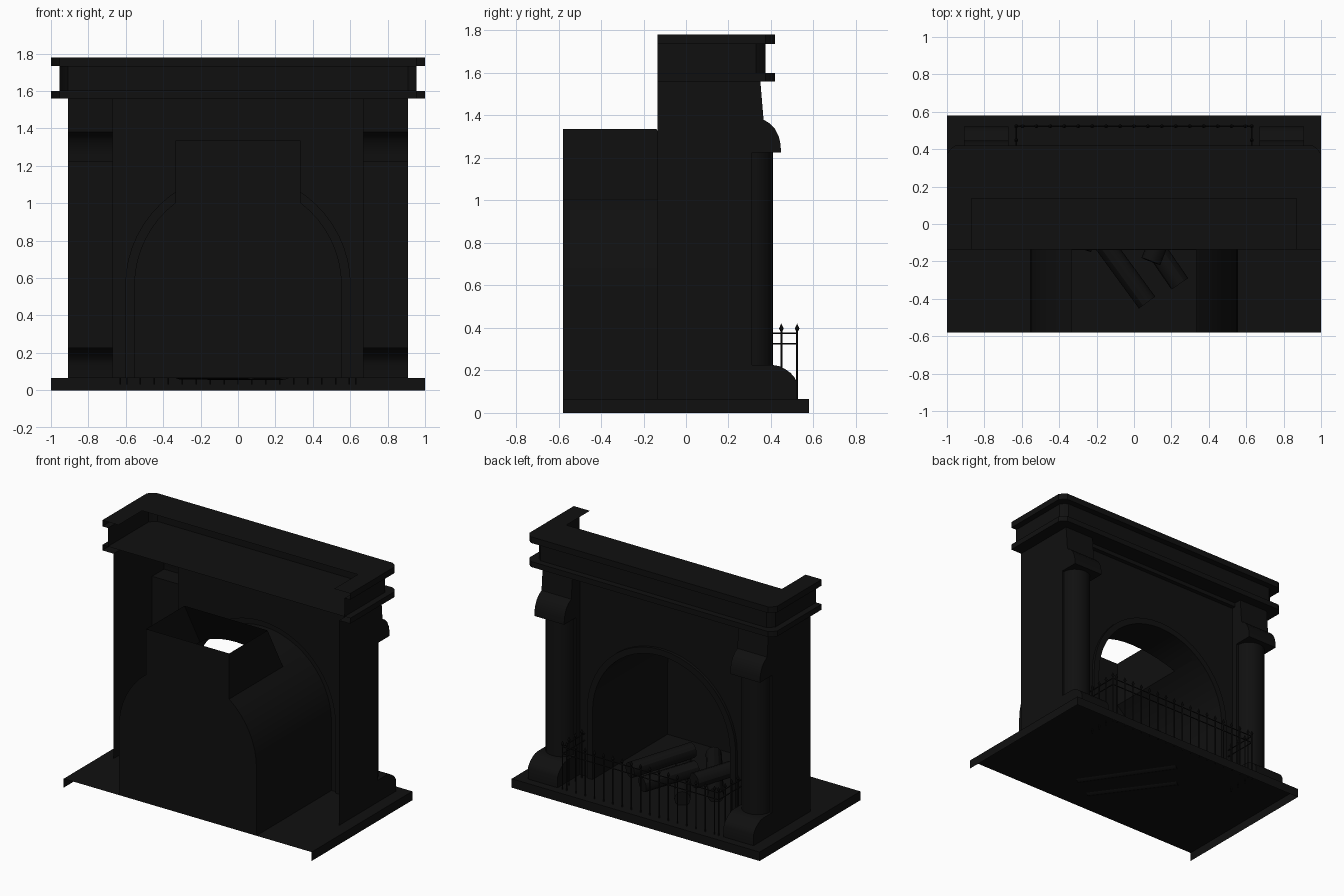
import bpy, bmesh, math
from mathutils import Vector, Matrix

if "Cube" in bpy.data.objects:
    bpy.data.objects.remove(bpy.data.objects["Cube"])

dark = bpy.data.materials.new("dark_iron")
dark.diffuse_color = (0.005, 0.005, 0.005, 1)
dark.use_nodes = True
dark.node_tree.nodes["Principled BSDF"].inputs["Base Color"].default_value = dark.diffuse_color

def finish(name, bm):
    bmesh.ops.remove_doubles(bm, verts=bm.verts, dist=0.0005)
    bmesh.ops.recalc_face_normals(bm, faces=bm.faces)
    me = bpy.data.meshes.new(name)
    bm.to_mesh(me)
    bm.free()
    me.materials.append(dark)
    ob = bpy.data.objects.new(name, me)
    bpy.context.collection.objects.link(ob)
    bpy.ops.object.select_all(action='DESELECT')
    ob.select_set(True)
    bpy.context.view_layer.objects.active = ob
    bpy.ops.object.shade_smooth_by_angle(angle=math.radians(30))
    return ob

def poly(bm, pts):
    bm.faces.new([bm.verts.new(p) for p in pts])

def loft(bm, rows):
    vs = [[bm.verts.new(p) for p in r] for r in rows]
    for a, b in zip(vs, vs[1:]):
        for i in range(len(a) - 1):
            bm.faces.new((a[i], a[i + 1], b[i + 1], b[i]))

def tube(bm, p, q, r, n):
    p, q = Vector(p), Vector(q)
    d = q - p
    m = Matrix.Translation((p + q) / 2) @ d.to_track_quat('Z', 'Y').to_matrix().to_4x4()
    bmesh.ops.create_cone(bm, cap_ends=True, segments=n, radius1=r, radius2=r,
                          depth=d.length, matrix=m)

FLOOR, TOP, SPRING = 0.065, 1.56, 0.56
BACK, BODY, VAULT, PANEL, PIER = -0.58, -0.135, 0.24, 0.265, 0.31
R_IN, R_OUT, FLUE = 0.555, 0.60, 0.335

def arc(r, a0, a1, n):
    return [(r * math.cos(a0 + (a1 - a0) * i / n),
             SPRING + r * math.sin(a0 + (a1 - a0) * i / n)) for i in range(n + 1)]

# One set of angles for every arch, so trim and firebox meet exactly
A = math.acos(FLUE / R_IN)
def haunch(r):
    return [(r, FLOOR)] + arc(r, 0, A, 8)
def crown(r):
    return arc(r, A, math.pi - A, 10)
def arch(r):
    h = haunch(r)
    return h + crown(r)[1:-1] + [(-x, z) for x, z in h[::-1]]

# Hearth slab, open underneath and at the back
bm = bmesh.new()
poly(bm, [(-1, BACK, FLOOR), (1, BACK, FLOOR), (1, 0.58, FLOOR), (-1, 0.58, FLOOR)])
loft(bm, [[(-1, BACK, z), (-1, 0.58, z), (1, 0.58, z), (1, BACK, z)] for z in (0, FLOOR)])
finish("hearth_slab", bm)

# Front panel with arched opening
bm = bmesh.new()
outline = [(0.67, FLOOR), (0.67, TOP), (-0.67, TOP), (-0.67, FLOOR)] + arch(R_OUT)[::-1]
poly(bm, [(x, PANEL, z) for x, z in outline])
finish("front_panel", bm)

# Raised arch trim
bm = bmesh.new()
loft(bm, [[(x, y, z) for x, z in arch(r)] for r, y in
          ((R_OUT, PANEL), (R_OUT, PANEL + 0.02), (R_IN, PANEL + 0.02), (R_IN, VAULT))])
finish("arch_trim", bm)

# Strip under the shelf
bm = bmesh.new()
loft(bm, [[(x, y, z) for x in (-0.67, 0.67)]
          for y, z in ((PANEL + 0.03, TOP), (PANEL + 0.03, 1.53), (PANEL, 1.53))])
finish("frieze_strip", bm)

# Side walls, piers, columns, corbels and feet
corbel = [(PIER, TOP), (0.35, TOP), (0.365, 1.38), (0.395, 1.362), (0.42, 1.335),
          (0.437, 1.30), (0.445, 1.265), (0.447, 1.225), (PIER, 1.225)]
foot = [(PIER, 0.225), (0.41, 0.225), (0.44, 0.22), (0.467, 0.206), (0.492, 0.188),
        (0.51, 0.168), (0.522, 0.145), (0.522, FLOOR), (PIER, FLOOR)]
for s, side in ((1, "right"), (-1, "left")):
    bm = bmesh.new()
    for wall in ([(0.91, BODY), (0.91, PIER)], [(0.67, PIER), (0.67, PANEL)]):
        loft(bm, [[(s * x, y, z) for x, y in wall] for z in (FLOOR, TOP)])
    loft(bm, [[(s * x, PIER, z) for x in (0.67, 0.91)] for z in (0.225, 1.225)])
    finish("pier_" + side, bm)

    bm = bmesh.new()
    half = [(s * 0.79 + 0.104 * math.cos(math.pi * i / 12),
             PIER + 0.1 * math.sin(math.pi * i / 12)) for i in range(13)]
    loft(bm, [[(x, y, z) for x, y in half] for z in (0.225, 1.225)])
    finish("column_" + side, bm)

    for name, prof, skin in (("corbel_", corbel, corbel), ("foot_", foot, foot[:-1])):
        bm = bmesh.new()
        loft(bm, [[(s * x, y, z) for y, z in skin] for x in (0.67, 0.91)])
        for x in (0.67, 0.91):
            poly(bm, [(s * x, y, z) for y, z in prof])
        finish(name + side, bm)

# Mantel shelf: U-shaped moulding around a plate
def shelf_row(dx, dy, z, c):
    x, y = 1 - dx, 0.42 - dy
    k = c * 0.42
    return [(-x, BODY, z), (-x, y - c, z), (-x + k, y - k, z), (-x + c, y, z),
            (x - c, y, z), (x - k, y - k, z), (x, y - c, z), (x, BODY, z)]
bm = bmesh.new()
c = 0.045
loft(bm, [shelf_row(*p) for p in ((0.09, 0.42 - PANEL, TOP, 0), (0, 0, TOP, c), (0, 0, 1.6, c),
                                  (c, c, 1.6, c), (c, c, 1.735, c), (0, 0, 1.735, c),
                                  (0, 0, 1.78, c), (0.13, 0.283, 1.78, 0))])
poly(bm, shelf_row(c, c, 1.6, c))
finish("mantel_shelf", bm)

# Firebox: vault sides, back wall, and flue with sloping front
z0 = haunch(R_IN)[-1][1]
FT, FY = 1.335, BODY - 0.003
def slope(z):
    return 0.04 + (FY - 0.04) * (z - z0) / (FT - z0)
bm = bmesh.new()
for s in (1, -1):
    loft(bm, [[(s * x, y, z) for x, z in haunch(R_IN)] for y in (BACK, VAULT)])
    poly(bm, [(s * FLUE, BACK, z0), (s * FLUE, BACK, FT), (s * FLUE, FY, FT), (s * FLUE, 0.04, z0)])
top = crown(R_IN)
loft(bm, [[(x, slope(z), z) for x, z in top], [(x, VAULT, z) for x, z in top]])
poly(bm, [(x, slope(z), z) for x, z in top] + [(-FLUE, FY, FT), (FLUE, FY, FT)])
right = haunch(R_IN) + [(FLUE, FT)]
poly(bm, [(x, BACK, z) for x, z in right] + [(-x, BACK, z) for x, z in right[::-1]])
finish("firebox", bm)

# Logs
logs = [((0.07, -0.42, 0.111), (-0.31, 0.10, 0.111)), ((0.245, -0.32, 0.109), (-0.16, 0.27, 0.109)),
        ((0.27, 0.26, 0.20), (0.09, -0.20, 0.22)), ((0.10, 0.36, 0.18), (-0.08, 0.0, 0.21)),
        ((-0.17, 0.15, 0.20), (-0.28, -0.13, 0.21))]
for i, (p, q) in enumerate(logs):
    bm = bmesh.new()
    tube(bm, p, q, 0.054, 12)
    finish("log_%d" % (i + 1), bm)

# Fender rail with spear-topped bars
bm = bmesh.new()
W, F, B, STEP = 0.63, 0.523, 0.27, 0.0745
bars = [(STEP * i, F) for i in range(-8, 9)]
bars += [(s * W, F - STEP * k) for s in (1, -1) for k in range(4)]
for x, y in bars:
    tube(bm, (x, y, 0.03), (x, y, 0.39), 0.0045, 6)
    for r1, r2, z, d in ((0.003, 0.011, 0.389, 0.016), (0.011, 0, 0.409, 0.024)):
        bmesh.ops.create_cone(bm, segments=6, radius1=r1, radius2=r2, depth=d,
                              matrix=Matrix.Translation((x, y, z)))
for z in (0.325, 0.375):
    tube(bm, (-W, F, z), (W, F, z), 0.004, 6)
    for s in (1, -1):
        tube(bm, (s * W, F, z), (s * W, B, z), 0.004, 6)
finish("fender", bm)
